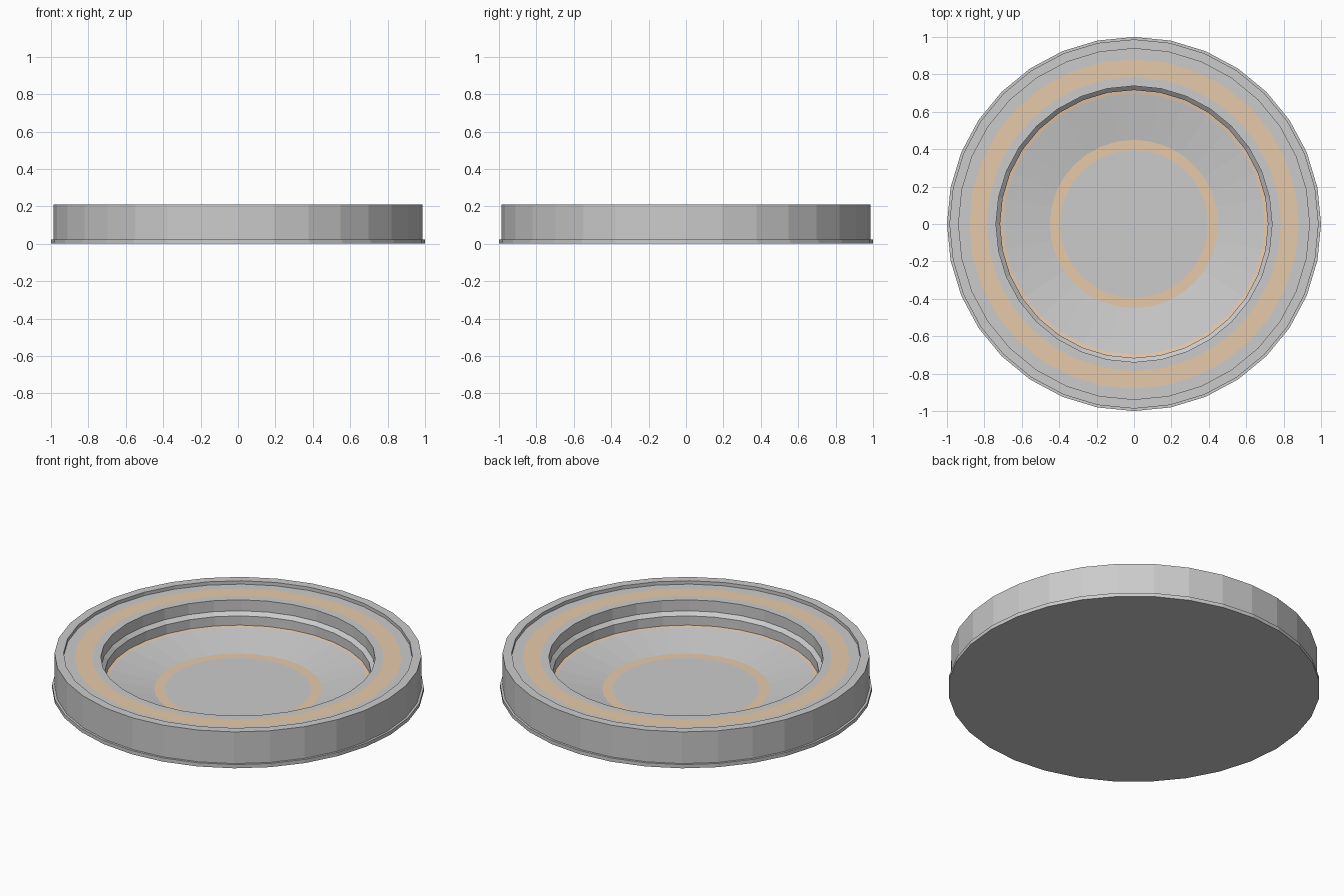
import bpy, bmesh, math

SIDES = 32

cube = bpy.data.objects.get("Cube")
if cube:
    bpy.data.objects.remove(cube, do_unlink=True)


def make_material(name, rgb):
    mat = bpy.data.materials.new(name)
    mat.use_nodes = True
    colour = (*rgb, 1.0)
    mat.diffuse_color = colour
    mat.node_tree.nodes["Principled BSDF"].inputs["Base Color"].default_value = colour
    return mat


grey = make_material("light grey", (0.60, 0.60, 0.60))
tan = make_material("pale tan", (0.80, 0.59, 0.41))


def lathe(name, profile, tan_bands=()):
    """Revolve (radius, height) points about z; listed bands are painted tan."""
    bm = bmesh.new()
    rings = []
    for radius, z in profile:
        if radius == 0:
            rings.append([bm.verts.new((0, 0, z))] * SIDES)
        else:
            angles = [math.tau * k / SIDES for k in range(SIDES)]
            rings.append([bm.verts.new((radius * math.cos(a), radius * math.sin(a), z))
                          for a in angles])
    for band, (low, high) in enumerate(zip(rings, rings[1:])):
        for k in range(SIDES):
            n = (k + 1) % SIDES
            corners = dict.fromkeys((low[k], low[n], high[n], high[k]))
            face = bm.faces.new(list(corners))
            face.material_index = 1 if band in tan_bands else 0
    mesh = bpy.data.meshes.new(name)
    bm.to_mesh(mesh)
    bm.free()
    mesh.materials.append(grey)
    mesh.materials.append(tan)
    obj = bpy.data.objects.new(name, mesh)
    bpy.context.scene.collection.objects.link(obj)
    return obj


# Underside, foot lip, outer wall and raised rim
lathe("outer_casing", [(0, 0), (1, 0), (1, 0.022), (0.987, 0.022),
                       (0.987, 0.21), (0.938, 0.21), (0.938, 0.19)])

# Flat shoulder with a painted tan ring
lathe("shoulder", [(0.938, 0.19), (0.88, 0.19), (0.785, 0.19), (0.738, 0.19)],
      tan_bands={1})

# Stepped wall of the opening
lathe("throat", [(0.738, 0.19), (0.738, 0.125), (0.716, 0.105), (0.716, 0.05)])

# Shallow dished floor with two tan rings
lathe("dish", [(0.716, 0.05), (0.698, 0.047), (0.45, 0.005), (0.395, 0.005), (0, 0.005)],
      tan_bands={0, 2})
